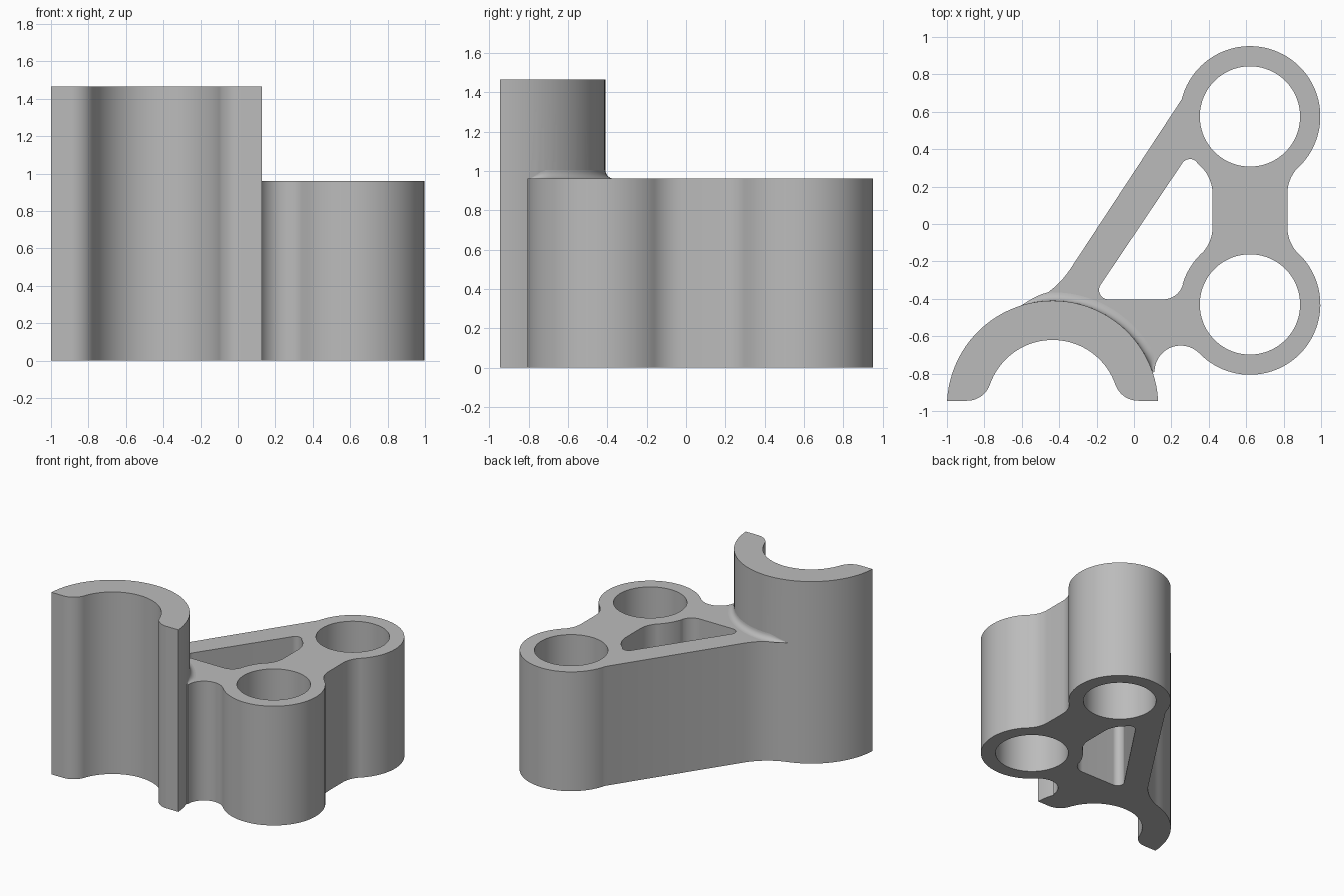
import bpy, bmesh
from math import cos, sin, radians, ceil, pi

cube = bpy.data.objects.get("Cube")
if cube:
    bpy.data.objects.remove(cube)

grey = bpy.data.materials.new("plain grey")
grey.use_nodes = True
colour = (0.5, 0.5, 0.5, 1)
grey.diffuse_color = colour
grey.node_tree.nodes["Principled BSDF"].inputs["Base Color"].default_value = colour

RING = (-0.435, -0.975)
RING_R, BORE_R = 0.565, 0.355
LOW, HIGH = (0.62, -0.43), (0.62, 0.575)
BOSS_R, HOLE_R = 0.376, 0.268
BRACKET_H, RING_H = 0.96, 1.465


def arc(centre, r, start, end):
    """Points along an arc, angles in degrees."""
    n = max(2, ceil(abs(end - start) / 4))
    angles = [radians(start + (end - start) * i / n) for i in range(n + 1)]
    return [(centre[0] + r * cos(a), centre[1] + r * sin(a)) for a in angles]


def add_object(name, bm):
    mesh = bpy.data.meshes.new(name)
    bm.to_mesh(mesh)
    bm.free()
    mesh.materials.append(grey)
    obj = bpy.data.objects.new(name, mesh)
    bpy.context.collection.objects.link(obj)
    return obj


def prism(name, loops, height):
    """Extrude an outline with holes up from the ground."""
    bm = bmesh.new()
    for loop in loops:
        verts = [bm.verts.new((x, y, 0)) for x, y in loop]
        for a, b in zip(verts, verts[1:] + verts[:1]):
            bm.edges.new((a, b))
    bmesh.ops.remove_doubles(bm, verts=bm.verts[:], dist=0.002)
    bmesh.ops.triangle_fill(bm, edges=bm.edges[:], use_beauty=True)
    top = bmesh.ops.extrude_face_region(bm, geom=bm.faces[:])["geom"]
    moved = [v for v in top if isinstance(v, bmesh.types.BMVert)]
    bmesh.ops.translate(bm, verts=moved, vec=(0, 0, height))
    bmesh.ops.recalc_face_normals(bm, faces=bm.faces[:])
    return add_object(name, bm)


def smooth(obj):
    bpy.ops.object.select_all(action="DESELECT")
    obj.select_set(True)
    bpy.context.view_layer.objects.active = obj
    bpy.ops.object.shade_smooth_by_angle(angle=radians(30))


# Half ring with rounded inner lips
base_y, lip_r = -0.945, 0.13
rise = base_y + lip_r - RING[1]
run = ((BORE_R + lip_r) ** 2 - rise ** 2) ** 0.5
tangent = 180 - 180 / pi * (rise / (BORE_R + lip_r))
tangent = 161
end = 3.04
half_ring_outline = (
    arc(RING, RING_R, end, 180 - end)
    + arc((RING[0] - run, base_y + lip_r), lip_r, 270, 341)
    + arc(RING, BORE_R, tangent, 180 - tangent)
    + arc((RING[0] + run, base_y + lip_r), lip_r, 199, 270)
)
half_ring = prism("half_ring", [half_ring_outline], RING_H)

# Bracket outline: neck, two bosses, waist and diagonal strut
outline = (
    arc(RING, 0.5, 107, 18)
    + arc((0.25, -0.79), 0.14, 180, 44)
    + arc(LOW, BOSS_R, 224, 406)
    + arc((1.02, -0.017), 0.2, 226, 180)
    + arc((1.02, 0.162), 0.2, 180, 134)
    + arc(HIGH, BOSS_R, -46, 166)
    + arc((-0.74, 0.022), 0.478, -33.5, -73)
)

# Triangular window between strut and bosses
window = (
    arc((0.30, 0.297), 0.05, 146.5, 41)
    + arc(HIGH, BOSS_R, 221, 226)
    + arc((0.22, 0.162), 0.2, 46, 0)
    + arc((0.22, -0.017), 0.2, 0, -46)
    + arc(LOW, BOSS_R, 134, 163)
    + arc((0.156, -0.293), 0.11, -17, -90)
    + arc((-0.137, -0.353), 0.05, 270, 146.5)
)
holes = [arc(c, HOLE_R, 0, 356) for c in (LOW, HIGH)]
bracket = prism("bracket", [outline, window] + holes, BRACKET_H)

# Merge the half ring into the bracket
union = bracket.modifiers.new("join_ring", "BOOLEAN")
union.operation = "UNION"
union.solver = "EXACT"
union.object = half_ring
bpy.context.view_layer.objects.active = bracket
bpy.ops.object.modifier_apply(modifier=union.name)
bpy.data.objects.remove(half_ring)
bracket.name = "clamp_bracket"
smooth(bracket)

# Concave fillet where the ring rises from the bracket, tapering at both ends
bm = bmesh.new()
rows = []
first, last, steps = 19, 107, 30
for i in range(steps + 1):
    deg = first + (last - first) * i / steps
    size = 0.045 * min(1, (deg - first) / 8 + 0.02, (last - deg) / 14 + 0.02)
    a = radians(deg)
    row = []
    for j in range(7):
        t = pi / 2 * j / 6
        r = RING_R + size * (1 - cos(t))
        z = BRACKET_H + size * (1 - sin(t))
        row.append(bm.verts.new((RING[0] + r * cos(a), RING[1] + r * sin(a), z)))
    rows.append(row)
for p, q in zip(rows, rows[1:]):
    for j in range(6):
        bm.faces.new((p[j], p[j + 1], q[j + 1], q[j]))
bm.normal_update()
if sum(f.normal.z for f in bm.faces) < 0:
    bmesh.ops.reverse_faces(bm, faces=bm.faces[:])
smooth(add_object("ring_fillet", bm))
